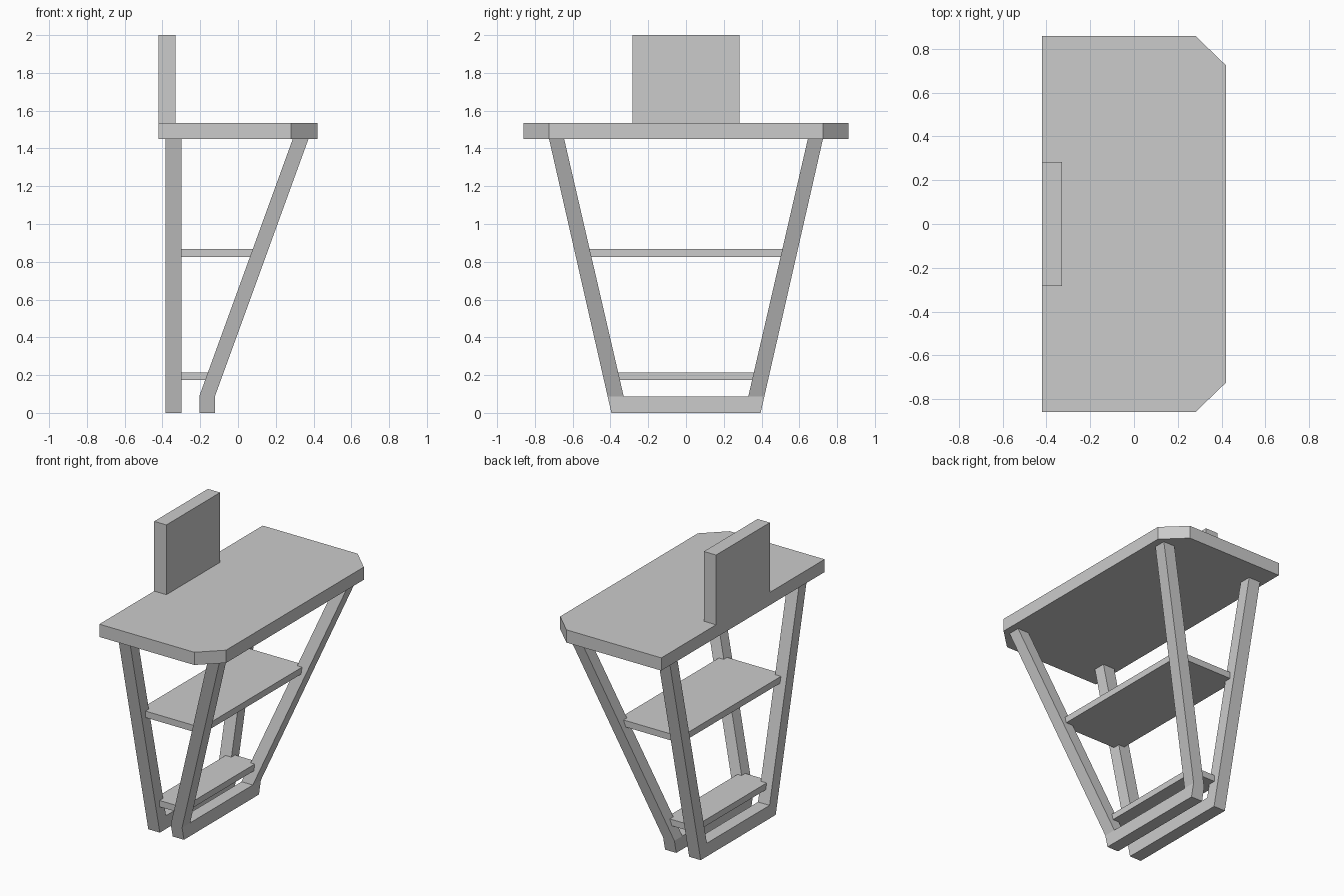
import bpy, bmesh
from mathutils import Vector

cube = bpy.data.objects.get("Cube")
if cube:
    bpy.data.objects.remove(cube, do_unlink=True)

grey = bpy.data.materials.new("plain grey")
grey.use_nodes = True
colour = (0.6, 0.6, 0.6, 1.0)
grey.diffuse_color = colour
grey.node_tree.nodes["Principled BSDF"].inputs["Base Color"].default_value = colour


def finish(name, bm):
    bmesh.ops.recalc_face_normals(bm, faces=bm.faces)
    mesh = bpy.data.meshes.new(name)
    bm.to_mesh(mesh)
    bm.free()
    mesh.materials.append(grey)
    obj = bpy.data.objects.new(name, mesh)
    bpy.context.collection.objects.link(obj)
    return obj


def extrude(bm, vector):
    result = bmesh.ops.extrude_face_region(bm, geom=bm.faces[:])
    moved = [g for g in result["geom"] if isinstance(g, bmesh.types.BMVert)]
    bmesh.ops.translate(bm, verts=moved, vec=Vector(vector))


def slab(name, outline, z0, z1):
    """Flat board from an x-y outline."""
    bm = bmesh.new()
    bm.faces.new([bm.verts.new((x, y, z0)) for x, y in outline])
    extrude(bm, (0, 0, z1 - z0))
    return finish(name, bm)


def box(name, x0, x1, half_y, z0, z1):
    return slab(name, [(x0, -half_y), (x1, -half_y), (x1, half_y), (x0, half_y)], z0, z1)


BAR, TOP = 0.088, 1.45


def leg_frame(name, x0, width, lean):
    """U-shaped frame: a floor bar and two splayed legs that lean along x."""
    bm = bmesh.new()

    def pair(y, z):
        return [bm.verts.new((x0, s * y, z)) for s in (-1, 1)]

    foot, knee, inner = pair(0.395, 0), pair(0.415, BAR), pair(0.33, BAR)
    top_out, top_in = pair(0.725, TOP), pair(0.645, TOP)
    bm.faces.new([foot[0], foot[1], knee[1], inner[1], inner[0], knee[0]])
    for i in (0, 1):
        bm.faces.new([inner[i], knee[i], top_out[i], top_in[i]])
    extrude(bm, (width, 0, 0))
    for v in bm.verts:
        if v.co.z > 1:
            v.co.x += lean
    return finish(name, bm)


# Table top with two clipped corners, and the upright panel on it
slab("table_top", [(-0.42, -0.86), (0.28, -0.86), (0.42, -0.725),
                   (0.42, 0.725), (0.28, 0.86), (-0.42, 0.86)], TOP, 1.535)
box("upright_panel", -0.42, -0.33, 0.283, 1.535, 2.0)

# Leg frames
leg_frame("straight_leg_frame", -0.385, 0.085, 0)
leg_frame("slanted_leg_frame", -0.205, 0.083, 0.495)

# Shelves, let into the middle of the legs
box("upper_shelf", -0.343, 0.115, 0.546, 0.825, 0.868)
box("lower_shelf", -0.343, -0.128, 0.397, 0.173, 0.215)
